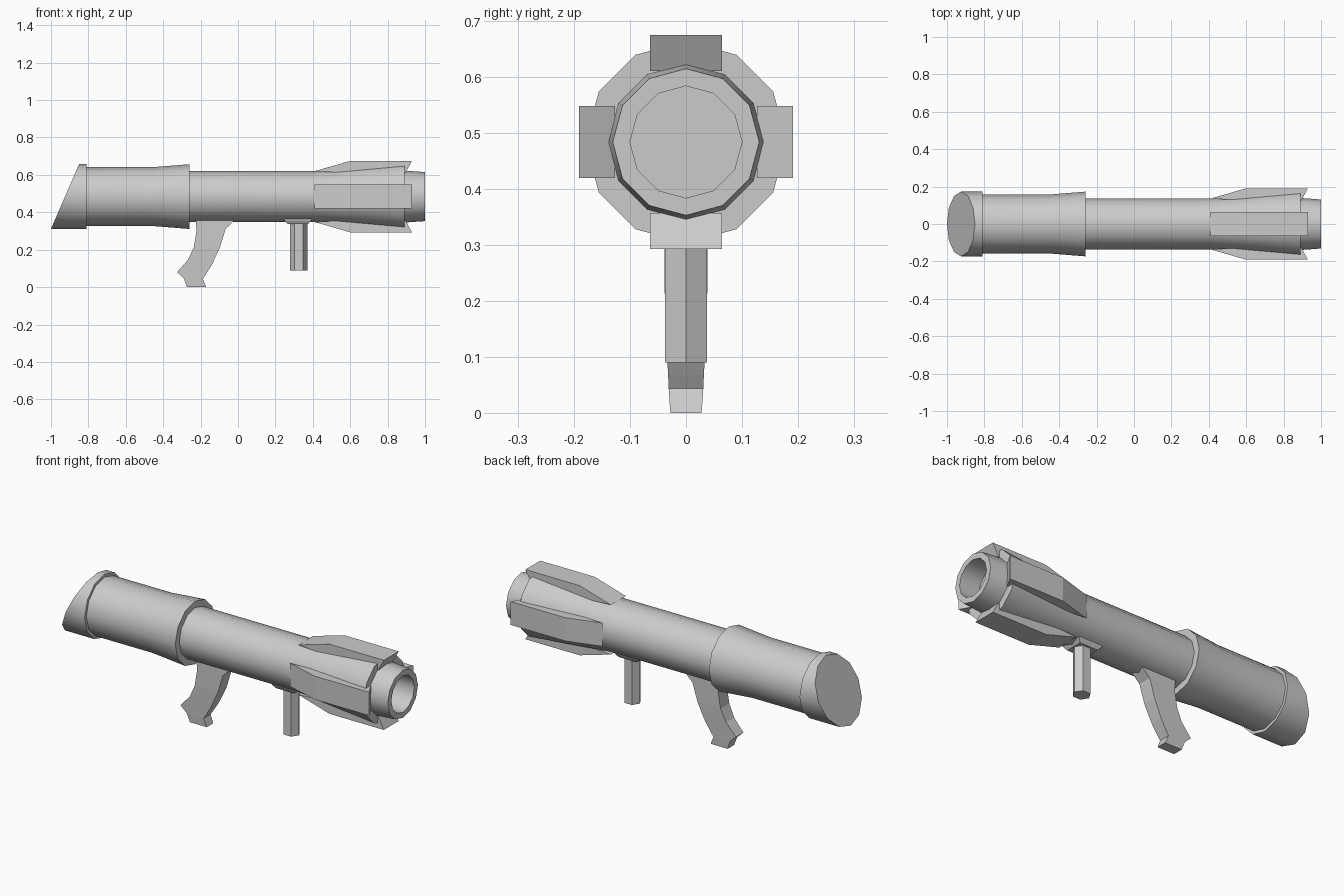
import bpy, bmesh
from math import sin, cos, pi, radians

if "Cube" in bpy.data.objects:
    bpy.data.objects.remove(bpy.data.objects["Cube"])

AXIS_Z = 0.484  # height of the tube axis
SIDES = 12


def finish(name, bm, smooth=True):
    bmesh.ops.recalc_face_normals(bm, faces=bm.faces)
    me = bpy.data.meshes.new(name)
    bm.to_mesh(me)
    bm.free()
    if smooth:
        me.shade_smooth()
        me.set_sharp_from_angle(angle=radians(35))
    ob = bpy.data.objects.new(name, me)
    bpy.context.collection.objects.link(ob)
    return ob


def loft(bm, rings, cap_start=True, cap_end=True):
    """Bridge successive rings of points, optionally capping the ends."""
    loops = [[bm.verts.new(p) for p in ring] for ring in rings]
    n = len(loops[0])
    for a, b in zip(loops, loops[1:]):
        for i in range(n):
            j = (i + 1) % n
            bm.faces.new((a[i], a[j], b[j], b[i]))
    if cap_start:
        bm.faces.new(loops[0])
    if cap_end:
        bm.faces.new(loops[-1])


def tube_ring(x, r, slant=0.0):
    """Ring around the tube axis; slant shifts x with height."""
    ring = []
    for i in range(SIDES):
        a = 2 * pi * i / SIDES
        ring.append((x + slant * cos(a), r * sin(a), AXIS_Z + r * cos(a)))
    return ring


# Rear sleeve with slanted, closed end and flared front
bm = bmesh.new()
loft(bm, [tube_ring(-0.925, 0.173, 0.075)] + [tube_ring(x, r) for x, r in (
    (-0.81, 0.173), (-0.81, 0.157), (-0.46, 0.157), (-0.26, 0.173), (-0.26, 0.136))],
    cap_end=False)
finish("rear_sleeve", bm)

# Barrel with flared shroud, muzzle and bore
bm = bmesh.new()
loft(bm, [tube_ring(x, r) for x, r in (
    (-0.26, 0.137), (0.41, 0.137), (0.89, 0.18), (0.89, 0.139),
    (1.0, 0.131), (1.0, 0.1), (0.88, 0.1))], cap_start=False)
finish("barrel", bm)

# Four fins around the shroud
fin_profile = [(0.41, 0.136), (0.60, 0.191), (0.93, 0.191), (0.895, 0.127), (0.6, 0.125)]
for k, side in enumerate(("top", "left", "bottom", "right")):
    c, s = cos(k * pi / 2), sin(k * pi / 2)
    bm = bmesh.new()
    loft(bm, [[(x, w * c - r * s, AXIS_Z + w * s + r * c) for x, r in fin_profile]
              for w in (-0.064, 0.064)])
    finish("fin_" + side, bm, smooth=False)

# Curved pistol grip: rear x, rear z, front x, front z, half width
stations = [
    (-0.225, 0.375, -0.005, 0.375, 0.038), (-0.225, 0.355, -0.018, 0.358, 0.038),
    (-0.222, 0.30, -0.066, 0.312, 0.038), (-0.236, 0.214, -0.096, 0.214, 0.038),
    (-0.267, 0.147, -0.138, 0.123, 0.035), (-0.326, 0.08, -0.172, 0.068, 0.032),
    (-0.289, 0.046, -0.188, 0.044, 0.031), (-0.273, 0.0, -0.17, 0.0, 0.028)]
bm = bmesh.new()
loft(bm, [[(xr, -w, zr), (xf, -w, zf), (xf, w, zf), (xr, w, zr)]
          for xr, zr, xf, zf, w in stations])
finish("pistol_grip", bm, smooth=False)

# Six-sided foregrip and its tapered mounting plate
bm = bmesh.new()
loft(bm, [[(0.325 + 0.046 * cos(i * pi / 3), 0.043 * sin(i * pi / 3), z) for i in range(6)]
          for z in (0.09, 0.35)])
finish("foregrip", bm, smooth=False)

bm = bmesh.new()
loft(bm, [[(0.32 + sx * hx, sy * hy, z) for sx, sy in ((-1, -1), (1, -1), (1, 1), (-1, 1))]
          for hx, hy, z in ((0.055, 0.048, 0.338), (0.072, 0.06, 0.357), (0.072, 0.06, 0.375))])
finish("foregrip_plate", bm, smooth=False)
